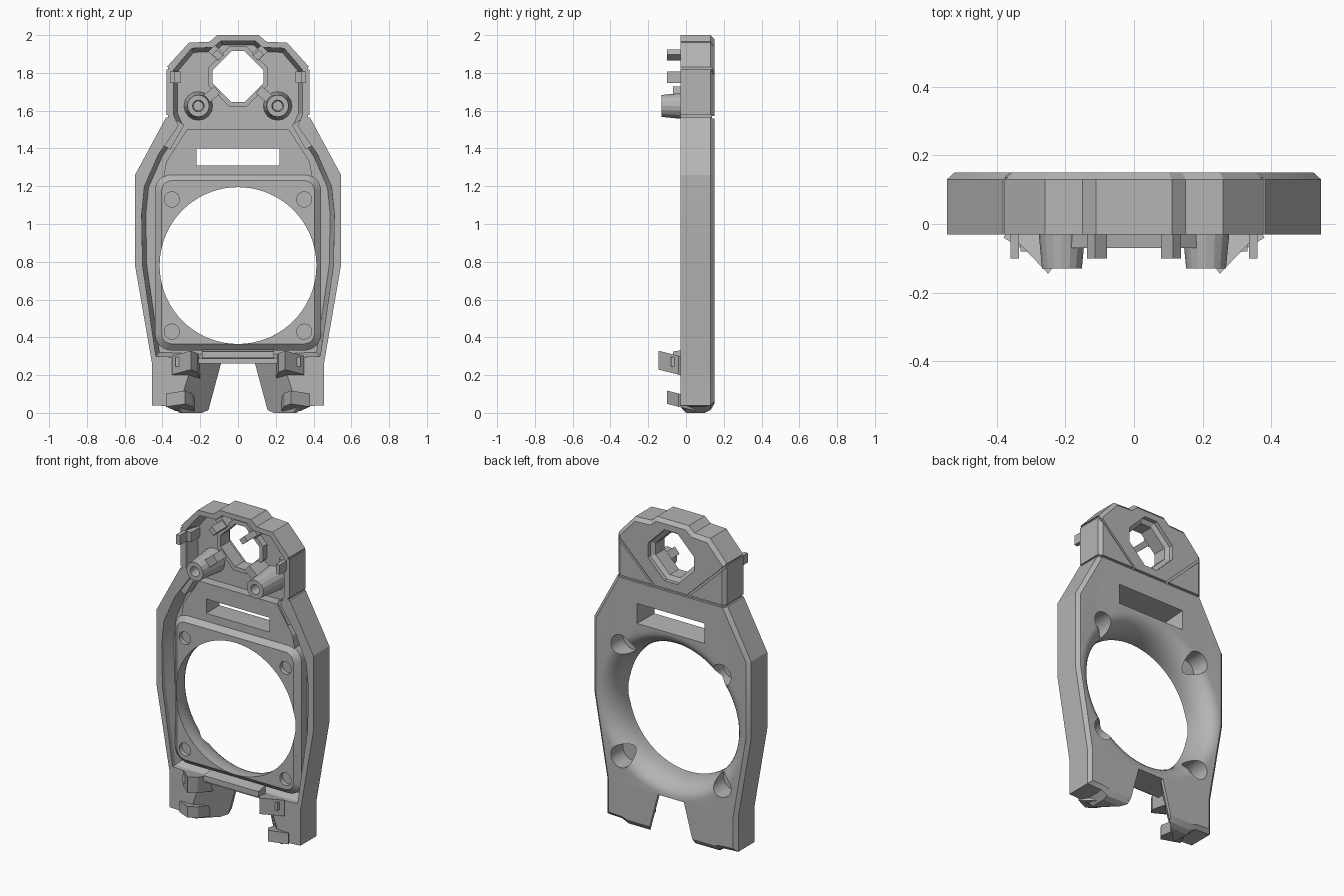
import bpy, bmesh, math
from mathutils import Vector

cube = bpy.data.objects.get("Cube")
if cube:
    bpy.data.objects.remove(cube)

grey = bpy.data.materials.new("light_grey")
grey.use_nodes = True
grey.diffuse_color = (0.46, 0.46, 0.46, 1)
grey.node_tree.nodes["Principled BSDF"].inputs["Base Color"].default_value = (0.46, 0.46, 0.46, 1)

FRONT, FLOOR, BACK = -0.03, 0.06, 0.15


def loft(name, sections):
    """Solid through (outline, y) sections with matching point counts."""
    bm = bmesh.new()
    rings = [[bm.verts.new((x, y, z)) for x, z in pts] for pts, y in sections]
    n = len(rings[0])
    for a, b in zip(rings, rings[1:]):
        for i in range(n):
            bm.faces.new((a[i], a[(i + 1) % n], b[(i + 1) % n], b[i]))
    bm.faces.new(rings[0])
    bm.faces.new(rings[-1][::-1])
    bmesh.ops.recalc_face_normals(bm, faces=bm.faces)
    mesh = bpy.data.meshes.new(name)
    bm.to_mesh(mesh)
    bm.free()
    mesh.materials.append(grey)
    ob = bpy.data.objects.new(name, mesh)
    bpy.context.collection.objects.link(ob)
    return ob


def mirrored(half):
    """Close a +x half outline, listed from top to bottom."""
    return half + [(-x, z) for x, z in reversed(half)]


def inset(pts, d):
    """Move a clockwise outline inwards by d."""
    out = []
    for i, p in enumerate(pts):
        p = Vector(p)
        a = (p - Vector(pts[i - 1])).normalized()
        b = (Vector(pts[(i + 1) % len(pts)]) - p).normalized()
        na, nb = Vector((a.y, -a.x)), Vector((b.y, -b.x))
        q = p + (na + nb) * d / (1 + na.dot(nb))
        out.append((q.x, q.y))
    return out


def circle(x, z, r, n=32):
    return [(x + r * math.cos(math.tau * i / n), z + r * math.sin(math.tau * i / n)) for i in range(n)]


def rectangle(x, z0, z1):
    return mirrored([(x, z1), (x, z0)])


def bar(name, a, b, w, y0, y1):
    """Straight strip of width w from a to b in the front plane."""
    a, b = Vector(a), Vector(b)
    d = (b - a).normalized() * w / 2
    n = Vector((-d.y, d.x))
    pts = [tuple(p) for p in (a + n, b + n, b - n, a - n)]
    return loft(name, [(pts, y0), (pts, y1)])


def combine(ob, other, op="DIFFERENCE"):
    mod = ob.modifiers.new("cut", "BOOLEAN")
    mod.operation, mod.solver, mod.object = op, "EXACT", other
    bpy.context.view_layer.update()
    deps = bpy.context.evaluated_depsgraph_get()
    mesh = bpy.data.meshes.new_from_object(ob.evaluated_get(deps))
    ob.modifiers.clear()
    ob.data = mesh
    bpy.data.objects.remove(other)


# Outer shell with a chamfered back edge and feet sloped at front and back
def outline(foot):
    return mirrored([(0.11, 2.0), (0.15, 1.965), (0.26, 1.96), (0.378, 1.83), (0.378, 1.57),
                     (0.545, 1.26), (0.545, 0.78), (0.455, 0.26), (0.455, 0.04),
                     (0.35, 0.035), (0.31, foot), (0.1, foot)])


body = loft("body", [(outline(0.033), FRONT), (outline(0.0), 0.0), (outline(0.0), 0.1),
                     (outline(0.015), 0.13), (inset(outline(0.025), 0.022), BACK)])

# Hollow front, closed above the feet
hollow = mirrored([(0.09, 1.97), (0.13, 1.935), (0.245, 1.93), (0.342, 1.815), (0.342, 1.58),
                   (0.315, 1.52), (0.42, 1.37), (0.495, 1.2), (0.51, 1.05), (0.505, 0.78),
                   (0.435, 0.3), (0.2, 0.29)])
combine(body, loft("hollow", [(hollow, -0.2), (hollow, 0.0), (inset(hollow, 0.022), FLOOR)]))

# Raised plateau around the slot
plateau = mirrored([(0.27, 1.5), (0.38, 1.33), (0.42, 1.1)])
combine(body, loft("plateau", [(plateau, 0.0), (plateau, FLOOR + 0.02)]), "UNION")

# Fan pad, level with the rim, with rounded corners and sloped edges
pad = []
for cx, cz, start in ((0.35, 1.175, 90), (0.35, 0.42, 0), (-0.35, 0.42, -90), (-0.35, 1.175, -180)):
    for k in range(7):
        t = math.radians(start - k * 15)
        pad.append((cx + 0.09 * math.cos(t), cz + 0.09 * math.sin(t)))
combine(body, loft("pad", [(inset(pad, 0.035), FRONT + 0.002), (pad, 0.004), (pad, FLOOR + 0.02)]), "UNION")


# Raised frame around the octagonal opening
def octagon(r, c):
    return mirrored([(c, 1.78 + r), (r, 1.78 + c), (r, 1.78 - c), (c, 1.78 - r)])


combine(body, loft("frame", [(octagon(0.16, 0.045), 0.02), (octagon(0.16, 0.045), 0.09)]), "UNION")
combine(body, loft("opening", [(octagon(0.135, 0.035), -0.2), (octagon(0.135, 0.035), 0.11),
                               (octagon(0.16, 0.045), 0.125), (octagon(0.16, 0.045), 0.2)]))

# Fan opening, flared towards the back
bell = [(circle(0, 0.78, 0.415, 72), -0.2)]
for k in range(10):
    t = math.radians(k * 10)
    bell.append((circle(0, 0.78, 0.415 + 0.1 * (1 - math.cos(t)), 72), 0.15 * math.sin(t)))
bell.append((circle(0, 0.78, 0.515, 72), 0.2))
combine(body, loft("bell", bell))

# Blind screw holes in front, pockets behind them
for x in (-0.35, 0.35):
    for z in (0.43, 1.13):
        for r, y0, y1 in ((0.04, -0.2, 0.0), (0.068, 0.03, 0.2)):
            ring = circle(x, z, r, 24)
            combine(body, loft("screw", [(ring, y0), (ring, y1)]))

# Slot, wider towards the back, and the splayed notch between the feet
combine(body, loft("slot", [(rectangle(0.22, 1.31, 1.4), -0.2), (rectangle(0.22, 1.31, 1.4), 0.01),
                            (rectangle(0.235, 1.3, 1.425), BACK), (rectangle(0.235, 1.3, 1.425), 0.2)]))
notch = [(mirrored([(0.09 + s, 0.262), (0.163 + s * 1.1, -0.01)]), y)
         for s, y in ((0.16, -0.04), (0.0, 0.13), (0.0, 0.2))]
combine(body, loft("notch", notch))

# Seam grooves around the head
combine(body, bar("groove", (-0.5, 1.565), (0.5, 1.565), 0.014, 0.137, 0.2))
for s in (-1, 1):
    combine(body, bar("groove", (s * 0.4, 1.84), (s * 0.12, 1.57), 0.014, 0.137, 0.2))
    for z in (1.57, 1.825):
        combine(body, bar("groove", (s * 0.37, z), (s * 0.41, z), 0.012, -0.1, 0.2))

bpy.ops.object.select_all(action="DESELECT")
body.select_set(True)
bpy.context.view_layer.objects.active = body
bpy.ops.object.shade_smooth_by_angle(angle=math.radians(20))

# Ledge below the fan
loft("ledge", [(rectangle(0.19, 0.29, 0.325), -0.07), (rectangle(0.19, 0.285, 0.335), 0.0)])

for s, side in ((1, "left"), (-1, "right")):
    # Tapered screw boss with a socket
    boss = loft("boss_" + side, [(circle(s * 0.21, 1.625, 0.058, 16), -0.13),
                                 (circle(s * 0.21, 1.625, 0.078, 16), FLOOR + 0.02)])
    combine(boss, loft("socket", [(circle(s * 0.21, 1.625, 0.034, 16), -0.2),
                                  (circle(s * 0.21, 1.625, 0.026, 16), -0.03)]))

    # Ribs joining the opening frame to the boss and the upper rim
    bar("lower_rib_" + side, (s * 0.11, 1.71), (s * 0.17, 1.66), 0.05, -0.07, FLOOR + 0.01)
    bar("upper_rib_" + side, (s * 0.09, 1.88), (s * 0.14, 1.93), 0.05, 0.0, FLOOR + 0.01)

    # Upper pin and side clip
    bar("upper_pin_" + side, (s * 0.09, 1.88), (s * 0.125, 1.91), 0.035, -0.1, FLOOR + 0.01)
    bar("side_clip_" + side, (s * 0.305, 1.777), (s * 0.36, 1.777), 0.06, -0.03, FLOOR + 0.01)
    bar("side_hook_" + side, (s * 0.335, 1.777), (s * 0.36, 1.777), 0.06, -0.1, 0.0)

    # Step at the neck
    bar("neck_step_" + side, (s * 0.31, 1.54), (s * 0.385, 1.41), 0.06, -0.015, FLOOR + 0.01)

    # Angled clips on the notch walls
    for name, x, z0, z1, tip in (("upper", 0.25, 0.2, 0.3, -0.145), ("lower", 0.28, 0.03, 0.1, -0.1)):
        section = [(x - 0.05, 0.05), (x - 0.035, tip + 0.05), (x, tip), (x + 0.1, -0.04), (x + 0.05, 0.05)]
        clip = loft("%s_clip_%s" % (name, side),
                    [([(s * cx, cy) for cx, cy in section], z) for z in (z0, z1)])
        # Lay the section flat and tilt it downwards at the back
        for v in clip.data.vertices:
            v.co = (v.co.x, v.co.z, v.co.y - 0.25 * (v.co.z + 0.03))
        clip.data.flip_normals()
    bar("clip_tab_" + side, (s * 0.22, 0.27), (s * 0.33, 0.27), 0.05, -0.08, 0.0)
